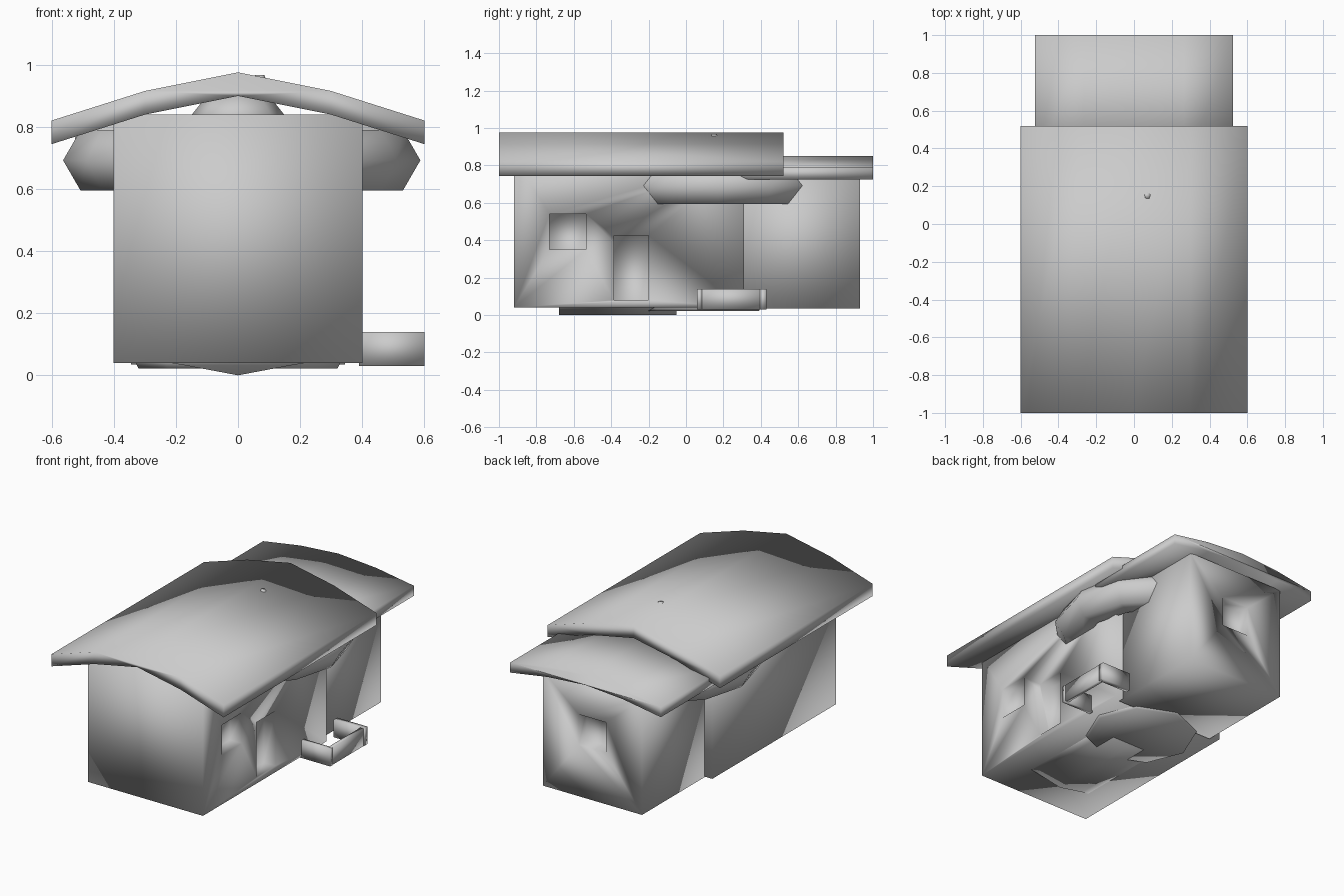
import bpy, bmesh, math
from mathutils import Matrix

if "Cube" in bpy.data.objects:
    bpy.data.objects.remove(bpy.data.objects["Cube"])


def finish(name, bm):
    bmesh.ops.recalc_face_normals(bm, faces=bm.faces)
    for f in bm.faces:
        f.smooth = True
    me = bpy.data.meshes.new(name)
    bm.to_mesh(me)
    bm.free()
    ob = bpy.data.objects.new(name, me)
    bpy.context.collection.objects.link(ob)
    return ob


def box(name, x0, x1, y0, y1, z0, z1):
    bm = bmesh.new()
    m = (Matrix.Translation(((x0 + x1) / 2, (y0 + y1) / 2, (z0 + z1) / 2))
         @ Matrix.Diagonal((x1 - x0, y1 - y0, z1 - z0, 1)))
    bmesh.ops.create_cube(bm, size=1, matrix=m)
    return finish(name, bm)


def prism(name, profile, y0, y1):
    """Extrude an x-z outline along y."""
    bm = bmesh.new()
    a = [bm.verts.new((x, y0, z)) for x, z in profile]
    b = [bm.verts.new((x, y1, z)) for x, z in profile]
    n = len(a)
    bm.faces.new(a)
    bm.faces.new(b[::-1])
    for i in range(n):
        j = (i + 1) % n
        bm.faces.new((a[i], b[i], b[j], a[j]))
    return finish(name, bm)


def roof(name, half, thick, y0, y1):
    """Symmetric bent roof slab; half lists top points from ridge to eave."""
    top = [(-x, z) for x, z in half[:0:-1]] + half
    bottom = [(x, z - thick) for x, z in reversed(top)]
    return prism(name, top + bottom, y0, y1)


def cut(ob, *dims):
    cutter = box(ob.name + "_opening_cutter", *dims)
    cutter.hide_render = True
    cutter.hide_viewport = True
    mod = ob.modifiers.new("opening", 'BOOLEAN')
    mod.object = cutter
    mod.solver = 'EXACT'


def cone(name, r1, r2, z0, z1, sides, x, y):
    bm = bmesh.new()
    bmesh.ops.create_cone(bm, cap_ends=True, segments=sides, radius1=r1, radius2=r2,
                          depth=z1 - z0, matrix=Matrix.Translation((x, y, (z0 + z1) / 2)))
    return finish(name, bm)


# House bodies with recessed window and door openings
front_body = box("front_body", -0.4, 0.4, -0.92, 0.31, 0.04, 0.84)
cut(front_body, 0.32, 0.5, -0.73, -0.535, 0.35, 0.54)
cut(front_body, 0.32, 0.5, -0.385, -0.2, 0.08, 0.425)
rear_body = box("rear_body", -0.345, 0.345, 0.28, 0.93, 0.035, 0.76)
cut(rear_body, -0.095, 0.095, 0.85, 1.02, 0.36, 0.55)

# Roofs
roof("front_roof", [(0, 0.975), (0.3, 0.915), (0.6, 0.82)], 0.076, -1.0, 0.52)
roof("rear_roof", [(0, 0.85), (0.265, 0.83), (0.525, 0.788)], 0.063, 0.27, 1.0)

# Low-poly ring bulging out under the eaves
bpy.ops.mesh.primitive_torus_add(major_segments=12, minor_segments=6, major_radius=0.462,
                                 minor_radius=0.113, location=(0.012, 0.17, 0.692))
ring = bpy.context.object
ring.name = "eave_ring"
for p in ring.data.polygons:
    p.use_smooth = True

# Capped core seen in the gable gap, its tip just piercing the roof
cone("gable_core", 0.18, 0.10, 0.80, 0.90, 8, 0, 0.15)
cone("roof_tip", 0.05, 0.015, 0.88, 0.967, 5, 0.07, 0.15)

# Side trough walls by the door
box("trough_front", 0.39, 0.6, 0.06, 0.085, 0.03, 0.14)
box("trough_back", 0.39, 0.6, 0.395, 0.43, 0.03, 0.14)
box("trough_outer", 0.575, 0.598, 0.075, 0.41, 0.03, 0.14)

# Base pieces under the floor
cone("base_disc", 0.32, 0.34, 0.022, 0.06, 8, 0, 0.07)
prism("base_keel", [(-0.31, 0.055), (-0.17, 0.032), (0, 0), (0.17, 0.032), (0.31, 0.055)],
      -0.68, -0.05)
